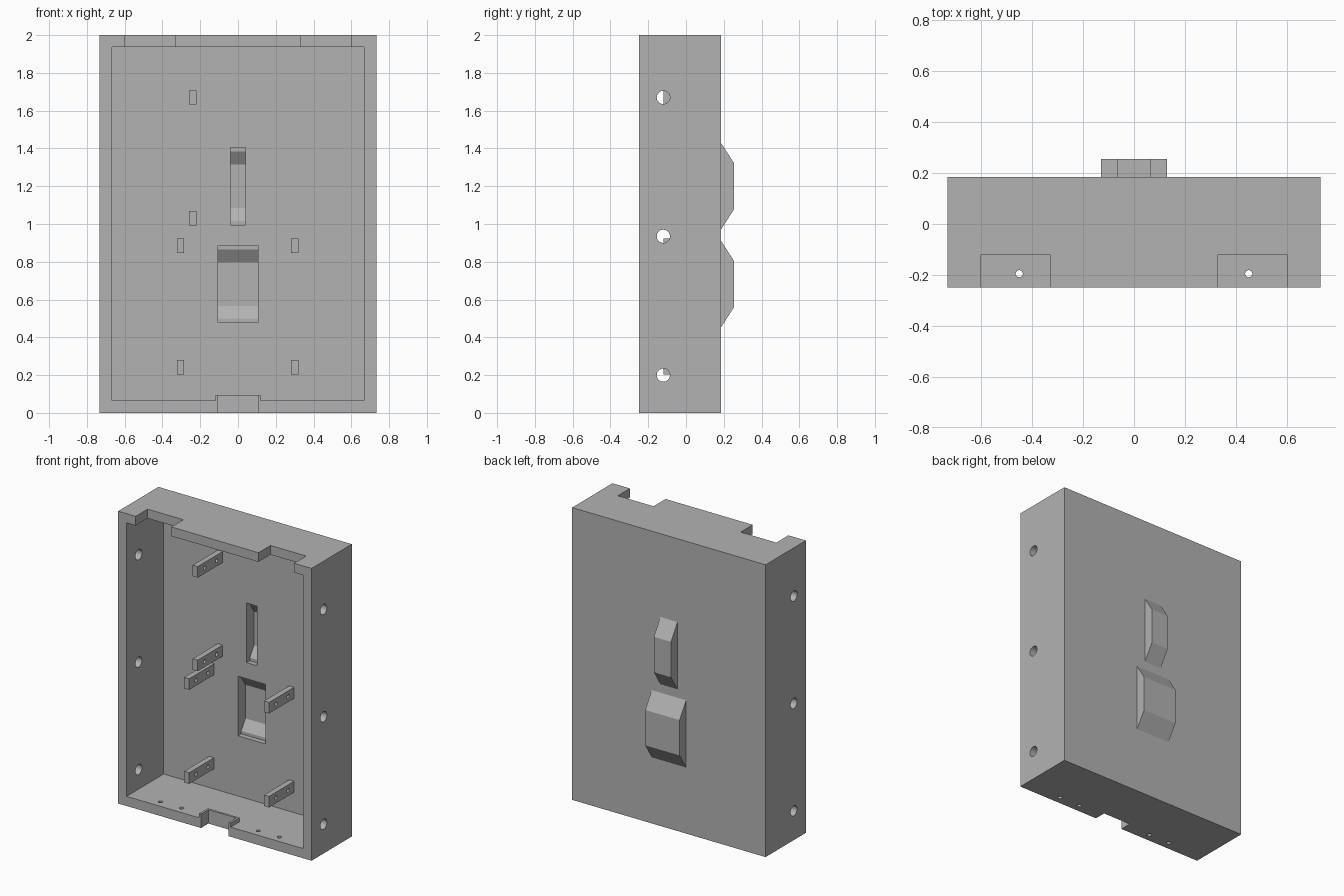
import bpy, bmesh, math
from mathutils import Matrix, Vector

if "Cube" in bpy.data.objects:
    bpy.data.objects.remove(bpy.data.objects["Cube"], do_unlink=True)

grey = bpy.data.materials.new("matte_grey")
grey.use_nodes = True
grey.diffuse_color = (0.45, 0.45, 0.45, 1)
grey.node_tree.nodes["Principled BSDF"].inputs["Base Color"].default_value = (0.45, 0.45, 0.45, 1)


def make(name, bm):
    bmesh.ops.recalc_face_normals(bm, faces=bm.faces)
    mesh = bpy.data.meshes.new(name)
    bm.to_mesh(mesh)
    bm.free()
    mesh.materials.append(grey)
    obj = bpy.data.objects.new(name, mesh)
    bpy.context.collection.objects.link(obj)
    return obj


def box(name, x, y, z):
    bm = bmesh.new()
    size = Vector((x[1] - x[0], y[1] - y[0], z[1] - z[0]))
    mid = Vector((sum(x), sum(y), sum(z))) / 2
    bmesh.ops.create_cube(bm, size=1, matrix=Matrix.Translation(mid) @ Matrix.Diagonal(size).to_4x4())
    return make(name, bm)


def rod(name, centre, radius, length, axis):
    bm = bmesh.new()
    turn = Matrix.Rotation(math.pi / 2, 4, "Y") if axis == "X" else Matrix.Identity(4)
    bmesh.ops.create_cone(bm, cap_ends=True, segments=32, radius1=radius, radius2=radius,
                          depth=length, matrix=Matrix.Translation(centre) @ turn)
    return make(name, bm)


def prism(name, half_width, profile):
    """Extrude a (y, z) outline across x."""
    bm = bmesh.new()
    face = bm.faces.new([bm.verts.new((-half_width, y, z)) for y, z in profile])
    new = bmesh.ops.extrude_face_region(bm, geom=[face], use_keep_orig=True)["geom"]
    bmesh.ops.translate(bm, vec=(2 * half_width, 0, 0),
                        verts=[v for v in new if isinstance(v, bmesh.types.BMVert)])
    return make(name, bm)


def cut(obj, *cutters):
    bpy.context.view_layer.objects.active = obj
    for cutter in cutters:
        mod = obj.modifiers.new("cut", "BOOLEAN")
        mod.operation, mod.solver, mod.object = "DIFFERENCE", "EXACT", cutter
        bpy.ops.object.modifier_apply(modifier=mod.name)
        bpy.data.objects.remove(cutter, do_unlink=True)


def smooth(obj):
    bpy.ops.object.select_all(action="DESELECT")
    obj.select_set(True)
    bpy.context.view_layer.objects.active = obj
    bpy.ops.object.shade_smooth_by_angle(angle=math.radians(25))


FRONT, BACK, INNER = -0.25, 0.185, 0.15

# Open-fronted case
case = box("case", (-0.732, 0.732), (FRONT, BACK), (0, 2))
cut(case, box("cavity", (-0.668, 0.668), (-0.4, INNER), (0.066, 1.937)))

# Side screw holes
for z in (0.2, 0.935, 1.67):
    cut(case, rod("side_hole", (0, -0.12, z), 0.035, 2, "X"))

# Notches in the top wall and small holes in the floor
for side in (-1, 1):
    cut(case, box("top_notch", sorted((side * 0.33, side * 0.6)), (-0.4, -0.12), (1.9, 2.1)))
    for x in (0.29, 0.45):
        cut(case, rod("floor_hole", (side * x, -0.195, 0), 0.014, 0.3, "Z"))

# Cable notch in the floor, with a thin collar around it
cut(case, box("cable_notch", (-0.105, 0.105), (-0.4, -0.17), (-0.1, 0.2)))
collar = box("cable_collar", (-0.12, 0.12), (FRONT, -0.155), (0.066, 0.095))
cut(collar, box("collar_cut", (-0.105, 0.105), (-0.4, -0.17), (-0.1, 0.2)))

# Hollow angled covers on the back, open to the inside
for name, z, half in (("upper_cover", 1.2, 0.065), ("lower_cover", 0.682, 0.13)):
    opening = half - 0.025
    cut(case, box("slot", (-opening, opening), (0.1, 0.3), (z - 0.204, z + 0.204)))
    cover = prism(name, half, [(BACK, z - 0.23), (0.255, z - 0.121),
                               (0.255, z + 0.121), (BACK, z + 0.23)])
    cut(cover, prism("hollow", opening, [(BACK - 0.01, z - 0.198), (0.23, z - 0.115),
                                         (0.23, z + 0.115), (BACK - 0.01, z + 0.198)]))

# Mounting posts, each with two cross holes
posts = [("upper_post", -0.24, z) for z in (1.67, 1.03)]
posts += [("lower_post", x, z) for x in (-0.305, 0.3) for z in (0.885, 0.242)]
for name, x, z in posts:
    post = box(name, (x - 0.019, x + 0.019), (-0.12, INNER), (z - 0.038, z + 0.038))
    for y in (-0.045, 0.085):
        cut(post, rod("post_hole", (x, y, z), 0.013, 0.2, "X"))
    smooth(post)

smooth(case)
